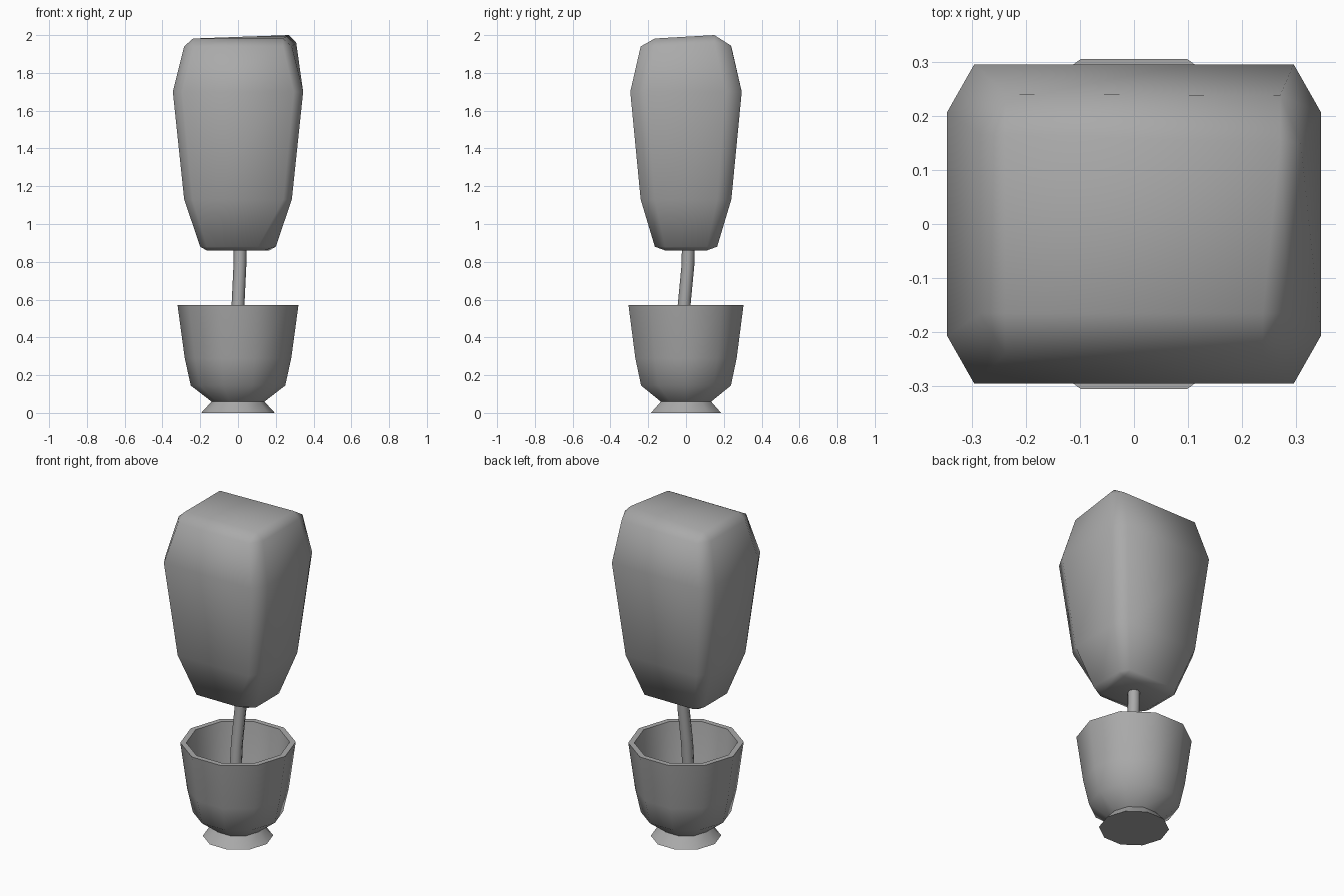
import bpy
import bmesh
import math
from mathutils import Vector

cube = bpy.data.objects.get("Cube")
if cube:
    bpy.data.objects.remove(cube, do_unlink=True)

grey = bpy.data.materials.new("plain grey")
grey.use_nodes = True
colour = (0.4, 0.4, 0.4, 1)
grey.diffuse_color = colour
grey.node_tree.nodes["Principled BSDF"].inputs["Base Color"].default_value = colour


def loft(name, rings, smooth_angle):
    """Skin a stack of equal-sized point rings, closing both ends."""
    bm = bmesh.new()
    loops = [[bm.verts.new(p) for p in ring] for ring in rings]
    count = len(loops[0])
    for low, high in zip(loops, loops[1:]):
        for i in range(count):
            j = (i + 1) % count
            bm.faces.new((low[i], low[j], high[j], high[i]))
    bm.faces.new(loops[0][::-1])
    bm.faces.new(loops[-1])
    bmesh.ops.remove_doubles(bm, verts=bm.verts, dist=0.0005)
    bmesh.ops.recalc_face_normals(bm, faces=bm.faces)
    mesh = bpy.data.meshes.new(name)
    bm.to_mesh(mesh)
    bm.free()
    mesh.materials.append(grey)
    obj = bpy.data.objects.new(name, mesh)
    bpy.context.collection.objects.link(obj)
    bpy.ops.object.select_all(action="DESELECT")
    obj.select_set(True)
    bpy.context.view_layer.objects.active = obj
    bpy.ops.object.shade_smooth_by_angle(angle=math.radians(smooth_angle))
    return obj


def round_ring(radius, z, sides, x=0, y=0):
    turns = [math.tau * i / sides for i in range(sides)]
    return [Vector((x + radius * math.cos(a), y + radius * math.sin(a), z)) for a in turns]


def box_ring(hx, hy, cx, cy, z):
    """Rectangle with cut corners: side points at (hx, cy), front/back points at (cx, hy)."""
    ring = []
    for sx, sy in ((1, 1), (-1, 1), (-1, -1), (1, -1)):
        pair = [Vector((sx * hx, sy * cy, z)), Vector((sx * cx, sy * hy, z))]
        ring += pair if sx == sy else pair[::-1]
    return ring


# Ten-sided footed pot, hollow inside
pot_profile = [(0.195, 0), (0.14, 0.06), (0.25, 0.145), (0.282, 0.29), (0.32, 0.57),
               (0.287, 0.57), (0.25, 0.3), (0.215, 0.17)]
loft("pot", [round_ring(r, z, 10) for r, z in pot_profile], 65)

# Bent trunk
trunk_path = [(-0.005, -0.035, 0.16), (0, -0.01, 0.57), (0.01, 0.01, 0.78), (0.012, 0.014, 0.95)]
loft("trunk", [round_ring(0.034, z, 8, x, y) for x, y, z in trunk_path], 60)

# Clipped block of foliage with bevelled edges
rings = [
    box_ring(0.165, 0.11, 0.165, 0.11, 0.86),
    box_ring(0.2, 0.165, 0.165, 0.11, 0.88),
    box_ring(0.285, 0.24, 0.24, 0.165, 1.13),
    box_ring(0.345, 0.295, 0.295, 0.207, 1.70),
    box_ring(0.285, 0.24, 0.238, 0.165, 1.94),
    box_ring(0.238, 0.165, 0.238, 0.165, 1.982),
]
# Raised back corner of the top
for point in rings[5][:2]:
    point[:] = (0.27, 0.15, 2.0)
rings[4][0][:] = (0.308, 0.15, 1.96)
rings[4][1][:] = (0.27, 0.237, 1.945)
# Wider cut on the lower front corner
rings[1][6].x = 0.105
for point in rings[0][6:]:
    point.x = 0.14
loft("foliage", rings, 65)
